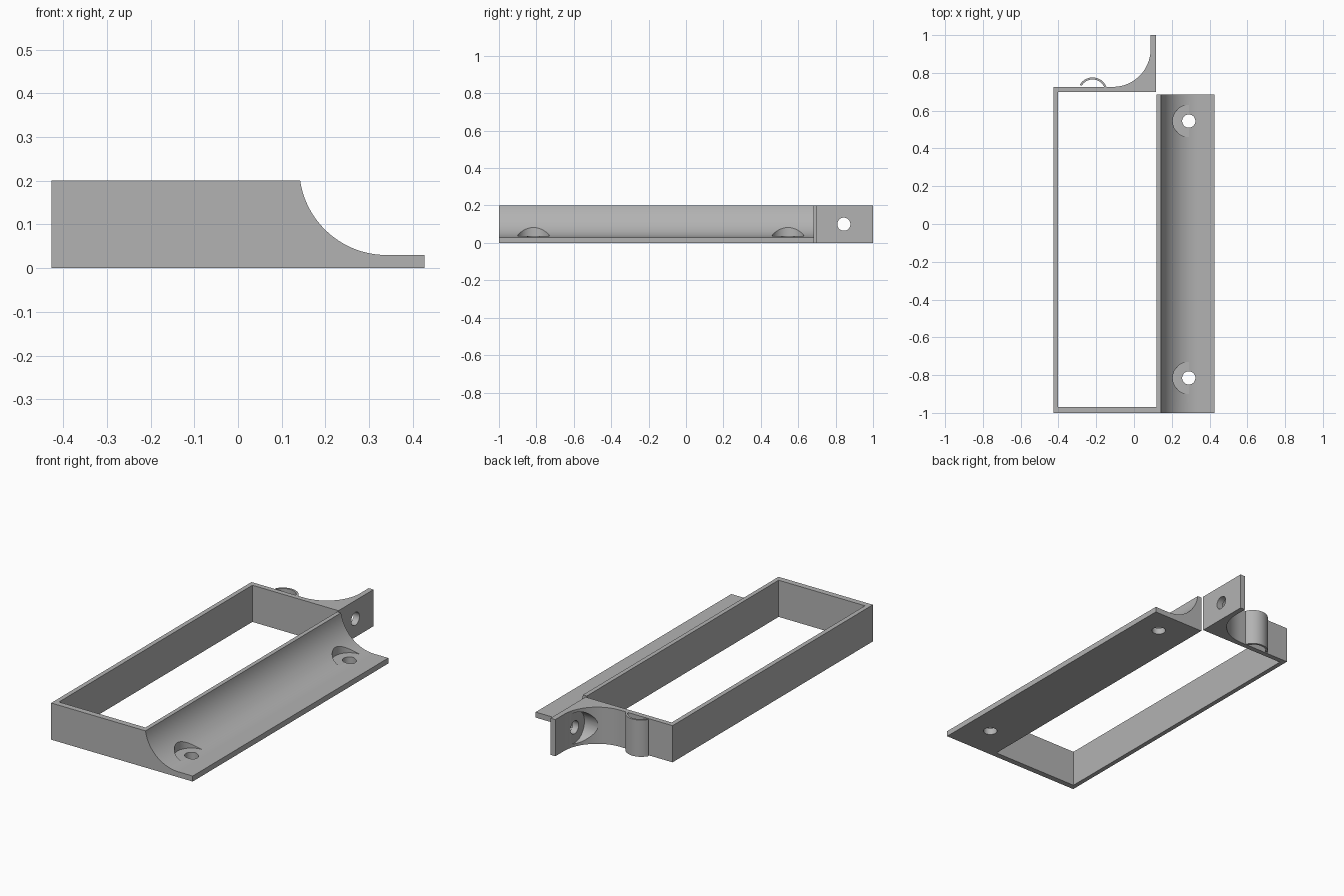
import bpy
import bmesh
from math import cos, sin, radians
from mathutils import Matrix, Vector

if "Cube" in bpy.data.objects:
    bpy.data.objects.remove(bpy.data.objects["Cube"], do_unlink=True)

grey = bpy.data.materials.new("plain_grey")
grey.use_nodes = True
colour = (0.45, 0.45, 0.45, 1)
grey.diffuse_color = colour
grey.node_tree.nodes["Principled BSDF"].inputs["Base Color"].default_value = colour

HEIGHT = 0.2
SIDE = 0.427            # half the overall width
BACK_IN, BACK_OUT = 0.698, 0.726
SPLIT = 0.119           # inner face of the flange wall


def arc(cx, cy, r, start, end, n=32):
    angles = [radians(start + (end - start) * i / n) for i in range(n + 1)]
    return [(cx + r * cos(a), cy + r * sin(a)) for a in angles]


def prism(name, profile, start, end, upright=True):
    """Extrude a plan profile along z, or an x-z profile along y."""
    bm = bmesh.new()
    place = (lambda u, v, w: (u, v, w)) if upright else (lambda u, v, w: (u, w, v))
    verts = [bm.verts.new(place(u, v, start)) for u, v in profile]
    face = bm.faces.new(verts)
    moved = bmesh.ops.extrude_face_region(bm, geom=[face])["geom"]
    bmesh.ops.translate(bm, vec=place(0, 0, end - start),
                        verts=[g for g in moved if isinstance(g, bmesh.types.BMVert)])
    bmesh.ops.recalc_face_normals(bm, faces=bm.faces)
    mesh = bpy.data.meshes.new(name)
    bm.to_mesh(mesh)
    bm.free()
    mesh.materials.append(grey)
    obj = bpy.data.objects.new(name, mesh)
    bpy.context.collection.objects.link(obj)
    return obj


def activate(obj):
    bpy.ops.object.select_all(action='DESELECT')
    obj.select_set(True)
    bpy.context.view_layer.objects.active = obj


def bore(obj, base, direction, radius, length):
    """Drill a round hole from base along direction."""
    direction = Vector(direction)
    bm = bmesh.new()
    turn = direction.to_track_quat('Z', 'Y').to_matrix().to_4x4()
    centre = Vector(base) + direction * length / 2
    bmesh.ops.create_cone(bm, cap_ends=True, segments=48, radius1=radius, radius2=radius,
                          depth=length, matrix=Matrix.Translation(centre) @ turn)
    mesh = bpy.data.meshes.new("drill")
    bm.to_mesh(mesh)
    bm.free()
    mesh.materials.append(grey)
    cutter = bpy.data.objects.new("drill", mesh)
    cutter.hide_render = True
    bpy.context.collection.objects.link(cutter)
    activate(obj)
    mod = obj.modifiers.new("hole", 'BOOLEAN')
    mod.operation = 'DIFFERENCE'
    mod.solver = 'EXACT'
    mod.object = cutter
    bpy.ops.object.modifier_apply(modifier=mod.name)
    bpy.data.objects.remove(cutter, do_unlink=True)
    bpy.data.meshes.remove(mesh)


def screw_hole(obj, face_point, direction):
    """Through hole plus a wide head recess cut into the fillet."""
    p, d = Vector(face_point), Vector(direction)
    bore(obj, p - d * 0.05, d, 0.035, 0.4)
    bore(obj, p + d * 0.036, d, 0.085, 0.3)


# Long left wall and front wall
frame = prism("side_and_front_walls", [
    (-SIDE, -1), (SPLIT, -1), (SPLIT, -0.968), (-0.402, -0.968),
    (-0.402, BACK_IN), (-SIDE, BACK_IN)], 0, HEIGHT)

# Right wall with a concave fillet running down to the mounting flange
flange = prism("mounting_flange",
               [(SPLIT, 0), (SIDE, 0), (SIDE, 0.03)]
               + arc(0.34, 0.23, 0.2, 270, 188.6) + [(SPLIT, HEIGHT)],
               -1, 0.685, upright=False)
for y in (0.545, -0.815):
    screw_hole(flange, (0.29, y, 0), (0, 0, 1))

# Back wall curving out into the upright tab
back = prism("back_wall_and_tab",
             [(-SIDE, BACK_IN), (0.117, BACK_IN), (0.117, 1), (0.088, 1)]
             + arc(-0.112, 0.926, 0.2, 0, -90) + [(-SIDE, BACK_OUT)],
             0, HEIGHT)
screw_hole(back, (0.117, 0.844, 0.1), (-1, 0, 0))

# Thin curved clip, attached at one edge and open at the other
clip = prism("curved_clip",
             arc(-0.219, BACK_IN, 0.078, 15, 152) + arc(-0.219, BACK_IN, 0.067, 147, 15),
             0, HEIGHT)

for obj in (frame, flange, back, clip):
    activate(obj)
    bpy.ops.object.shade_smooth_by_angle(angle=radians(30))
